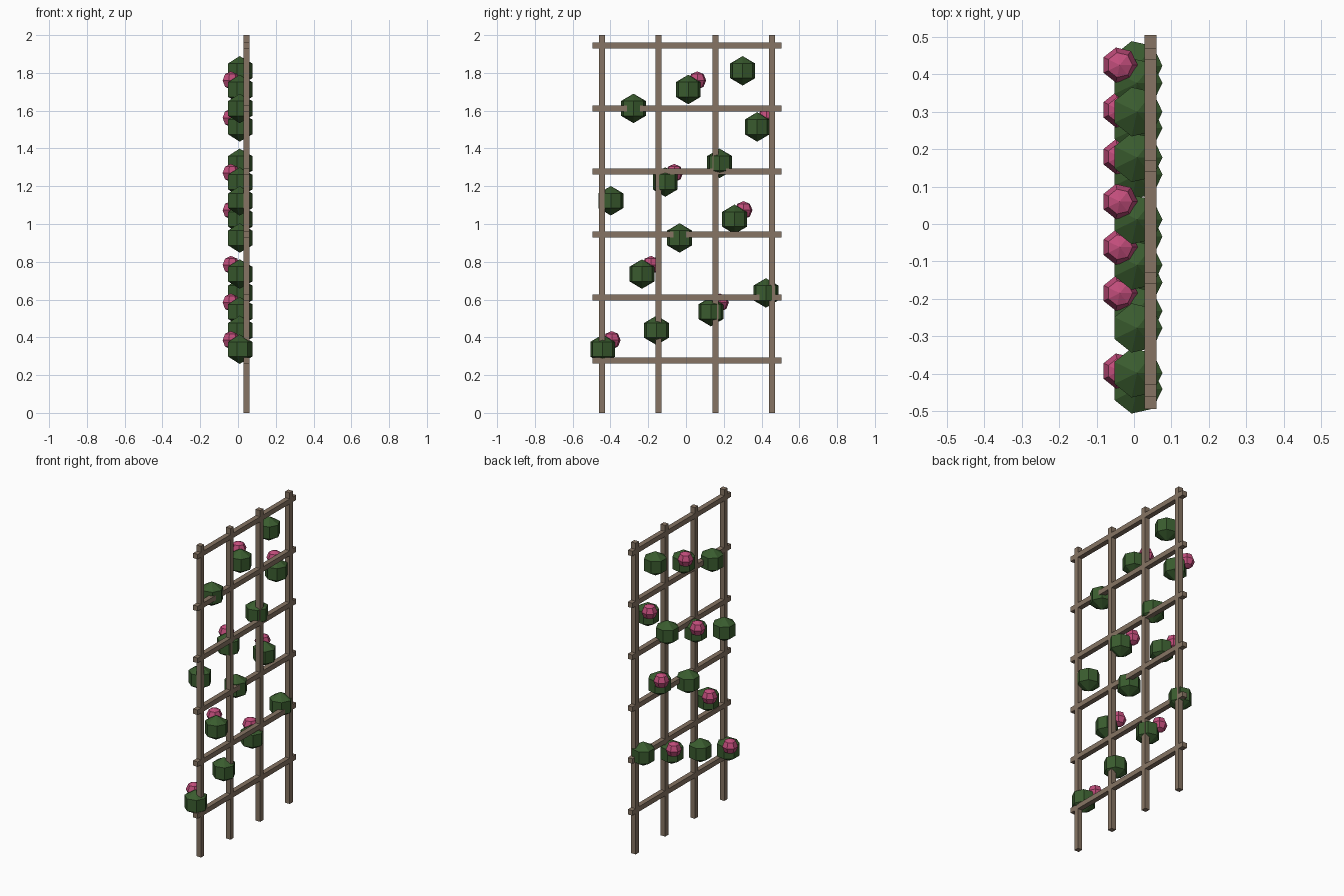
import bpy, bmesh, math

if "Cube" in bpy.data.objects:
    bpy.data.objects.remove(bpy.data.objects["Cube"])


def material(name, color):
    m = bpy.data.materials.new(name)
    m.diffuse_color = (*color, 1)
    m.use_nodes = True
    m.node_tree.nodes["Principled BSDF"].inputs["Base Color"].default_value = m.diffuse_color
    return m


WOOD = material("weathered wood", (0.24, 0.175, 0.125))
GREEN = material("leaf green", (0.042, 0.107, 0.028))
PINK = material("blossom pink", (0.54, 0.075, 0.2))


def finish(bm, name, mat):
    bmesh.ops.recalc_face_normals(bm, faces=bm.faces)
    me = bpy.data.meshes.new(name)
    bm.to_mesh(me)
    bm.free()
    me.materials.append(mat)
    ob = bpy.data.objects.new(name, me)
    bpy.context.collection.objects.link(ob)
    return ob


def bar(name, loc, size):
    bm = bmesh.new()
    bmesh.ops.create_cube(bm, size=1)
    bmesh.ops.scale(bm, vec=size, verts=bm.verts)
    finish(bm, name, WOOD).location = loc


def faceted_ball(name, loc, radius, rings, mat, sides=7):
    """Low-poly globe with one corner of every ring facing +x."""
    bm = bmesh.new()
    loops = []
    for i in range(1, rings):
        a = math.pi * i / rings
        loops.append([bm.verts.new((radius * math.sin(a) * math.cos(math.tau * k / sides),
                                    radius * math.sin(a) * math.sin(math.tau * k / sides),
                                    radius * math.cos(a))) for k in range(sides)])
    top = bm.verts.new((0, 0, radius))
    bottom = bm.verts.new((0, 0, -radius))
    for k in range(sides):
        n = (k + 1) % sides
        bm.faces.new((top, loops[0][k], loops[0][n]))
        bm.faces.new((bottom, loops[-1][n], loops[-1][k]))
        for upper, lower in zip(loops, loops[1:]):
            bm.faces.new((upper[k], lower[k], lower[n], upper[n]))
    finish(bm, name, mat).location = loc


# Trellis: four posts crossed by six rails
T, BAR_X, MID_Y = 0.032, 0.044, 0.005
for i in range(4):
    bar("post", (BAR_X, MID_Y - 0.45 + 0.3 * i, 1), (T, T, 2))
for i in range(6):
    bar("rail", (BAR_X, MID_Y, 0.278 + i / 3), (T, 1, T))

# Climbing leaf clumps (y, z) from the bottom up, every second one with a blossom
clumps = [(-0.441, 0.337), (-0.156, 0.437), (0.132, 0.536), (0.423, 0.635),
          (-0.233, 0.735), (-0.034, 0.926), (0.257, 1.025), (-0.398, 1.123),
          (-0.110, 1.222), (0.178, 1.321), (0.377, 1.514), (-0.278, 1.612),
          (0.012, 1.712), (0.300, 1.811)]
for i, (y, z) in enumerate(clumps):
    faceted_ball("leaf_clump", (0.0085, y, z), 0.078, 3, GREEN)
    if i % 2 == 0:
        faceted_ball("blossom", (-0.038, y + 0.048, z + 0.048), 0.048, 4, PINK)
